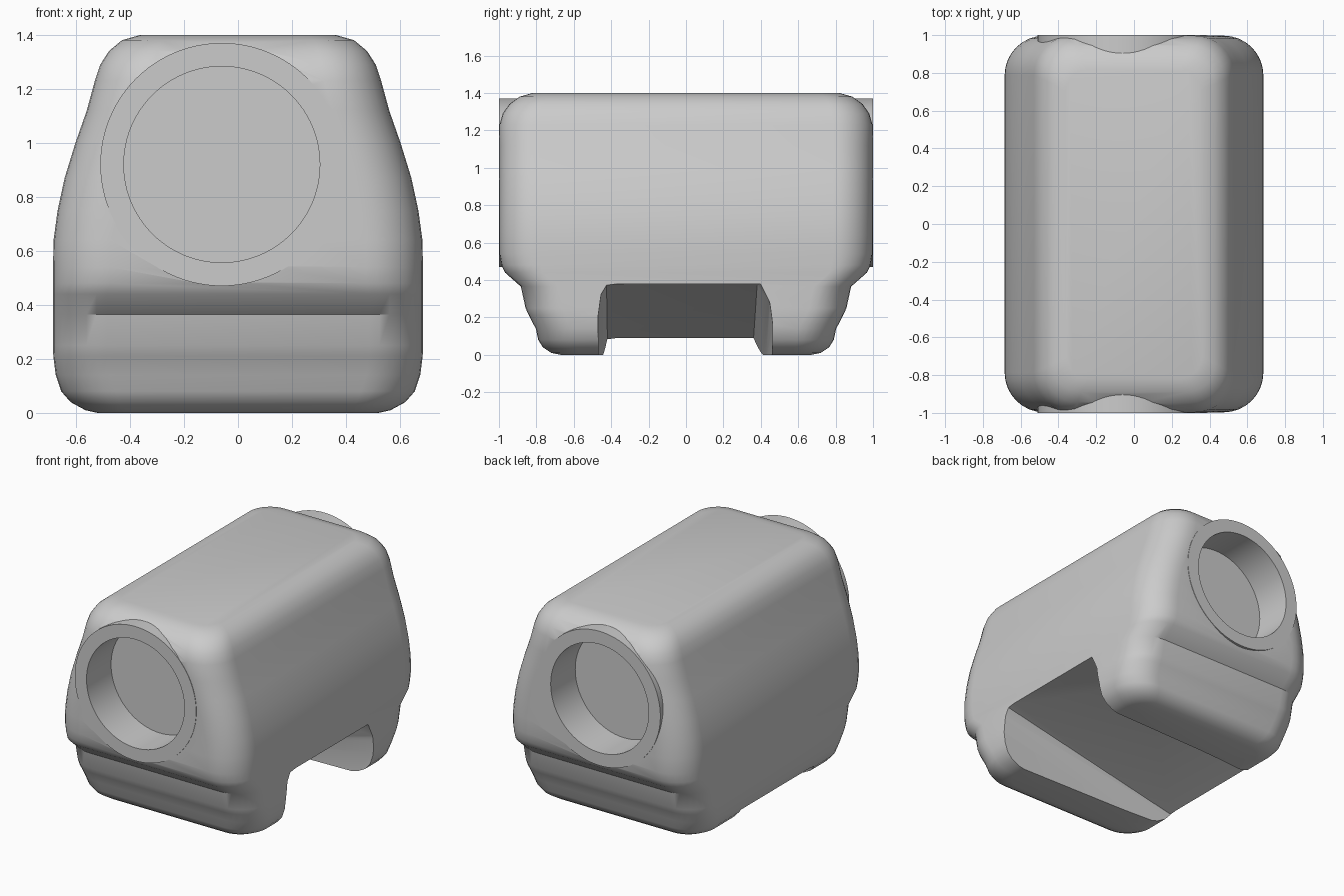
import bpy, bmesh, math
from mathutils import Matrix

if "Cube" in bpy.data.objects:
    bpy.data.objects.remove(bpy.data.objects["Cube"])

grey = bpy.data.materials.new("plain grey")
grey.use_nodes = True
grey.diffuse_color = (0.6, 0.6, 0.6, 1)
grey.node_tree.nodes["Principled BSDF"].inputs["Base Color"].default_value = (0.6, 0.6, 0.6, 1)


def make_object(name, bm):
    bmesh.ops.recalc_face_normals(bm, faces=bm.faces)
    mesh = bpy.data.meshes.new(name)
    bm.to_mesh(mesh)
    bm.free()
    mesh.materials.append(grey)
    obj = bpy.data.objects.new(name, mesh)
    bpy.context.collection.objects.link(obj)
    return obj


def rounded_ring(bm, z, half_x, half_y, radius, steps=8):
    ring = []
    for corner, (sx, sy) in enumerate(((1, 1), (-1, 1), (-1, -1), (1, -1))):
        for i in range(steps + 1):
            a = math.pi / 2 * (corner + i / steps)
            ring.append(bm.verts.new((sx * (half_x - radius) + radius * math.cos(a),
                                      sy * (half_y - radius) + radius * math.sin(a), z)))
    return ring


def disc(name, y, depth, radius):
    bm = bmesh.new()
    place = Matrix.Translation((-0.06, y, 0.92)) @ Matrix.Rotation(math.pi / 2, 4, "X")
    bmesh.ops.create_cone(bm, cap_ends=True, segments=96, radius1=radius,
                          radius2=radius, depth=depth, matrix=place)
    return make_object(name, bm)


def combine(target, tool, operation):
    mod = target.modifiers.new("join", "BOOLEAN")
    mod.operation = operation
    mod.solver = "EXACT"
    mod.object = tool
    tool.hide_render = True
    bpy.context.view_layer.objects.active = target
    bpy.ops.object.modifier_apply(modifier=mod.name)
    bpy.data.objects.remove(tool)


# Body: rounded rectangles stacked up the height (z, half width, half depth, corner)
levels = [
    (0.0, 0.52, 0.67, 0.12), (0.01, 0.565, 0.72, 0.15), (0.04, 0.62, 0.765, 0.18),
    (0.08, 0.655, 0.79, 0.2), (0.14, 0.675, 0.803, 0.2), (0.21, 0.684, 0.84, 0.2),
    (0.25, 0.685, 0.858, 0.2), (0.365, 0.685, 0.883, 0.2), (0.44, 0.685, 0.968, 0.2),
    (0.48, 0.685, 0.987, 0.21), (0.54, 0.685, 0.997, 0.21), (0.64, 0.683, 0.997, 0.21),
    (0.75, 0.668, 0.997, 0.21), (0.87, 0.642, 0.997, 0.21), (1.0, 0.602, 0.997, 0.21),
    (1.12, 0.56, 0.997, 0.21), (1.23, 0.53, 0.997, 0.21), (1.29, 0.51, 0.98, 0.2),
    (1.34, 0.478, 0.945, 0.18), (1.38, 0.43, 0.89, 0.15), (1.4, 0.36, 0.82, 0.12),
]
bm = bmesh.new()
rings = [rounded_ring(bm, *level) for level in levels]
for low, high in zip(rings, rings[1:]):
    for i in range(len(low)):
        j = (i + 1) % len(low)
        bm.faces.new((low[i], low[j], high[j], high[i]))
bm.faces.new(rings[0][::-1])
bm.faces.new(rings[-1])
body = make_object("body", bm)

# Flat round pads and recessed openings at both ends
for side in (-1, 1):
    combine(body, disc("end_pad", side * 0.9, 0.2, 0.45), "UNION")
    combine(body, disc("opening_cutter", side * 1.0, 0.52, 0.363), "DIFFERENCE")

# Underside notch: tall on the left side, running out low on the right
bm = bmesh.new()
for point in [(0.72, -0.47, -0.1), (0.72, -0.47, 0.22), (0.72, -0.455, 0.33), (0.72, -0.425, 0.38),
              (0.72, 0.4, 0.38), (0.72, 0.45, 0.28), (0.72, 0.465, 0.17), (0.72, 0.465, -0.1),
              (0.2, 0.38, 0.37), (-0.72, -0.42, 0.07), (-0.72, 0.36, 0.07),
              (-0.72, -0.45, -0.1), (-0.72, 0.42, -0.1)]:
    bm.verts.new(point)
bmesh.ops.convex_hull(bm, input=bm.verts)
combine(body, make_object("notch_cutter", bm), "DIFFERENCE")

bpy.ops.object.select_all(action="DESELECT")
body.select_set(True)
bpy.context.view_layer.objects.active = body
bpy.ops.object.shade_smooth_by_angle(angle=math.radians(35))
